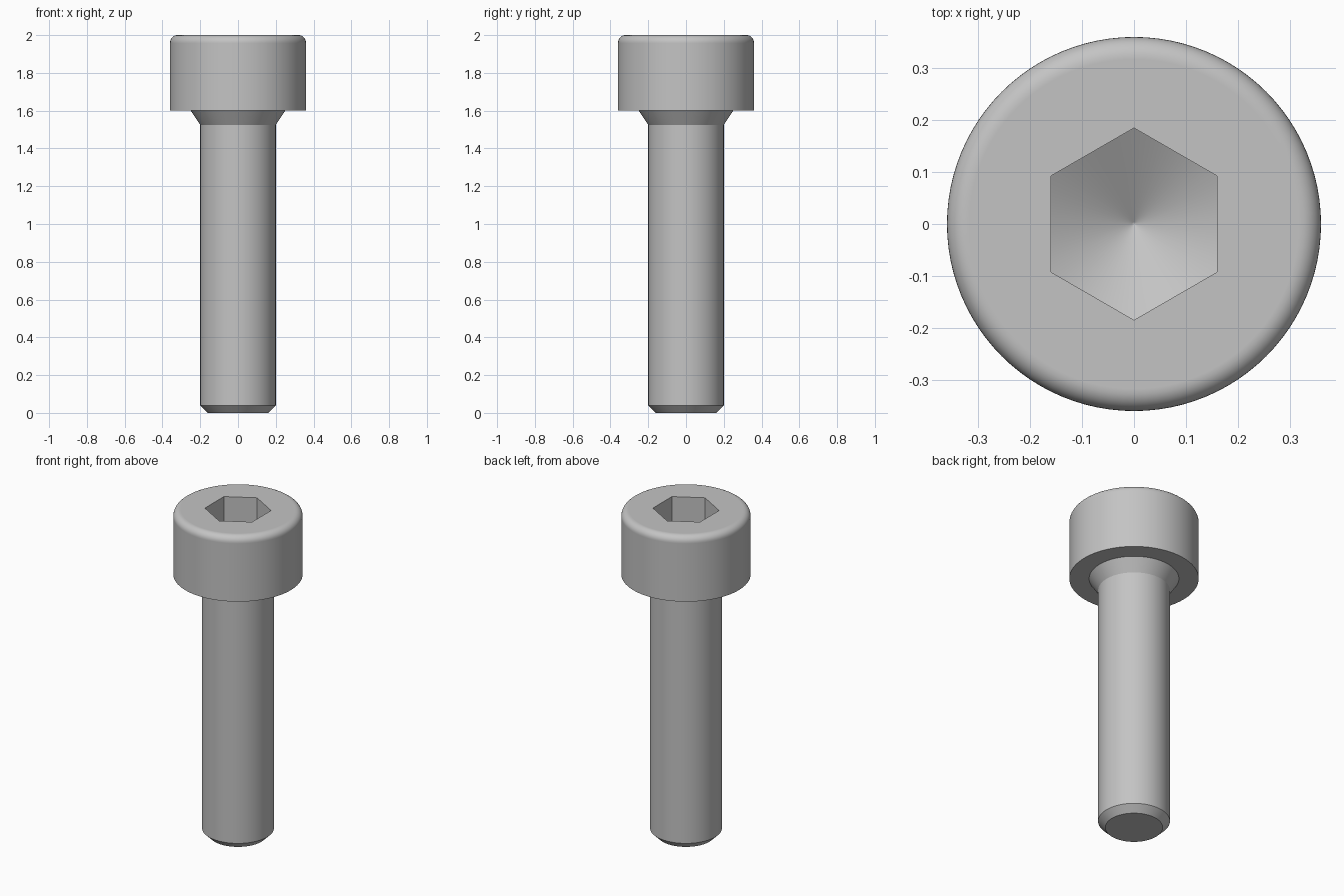
import bpy
import bmesh
from math import pi, sin, cos, tan, radians

cube = bpy.data.objects.get("Cube")
if cube:
    bpy.data.objects.remove(cube, do_unlink=True)

SEGMENTS = 96
HEAD_R, SHANK_R, FILLET = 0.36, 0.2, 0.04
HEX_APOTHEM, SOCKET_Z = 0.16, 1.8
CONE_SLOPE = tan(radians(30))

steel = bpy.data.materials.new("steel_grey")
steel.use_nodes = True
colour = (0.55, 0.55, 0.55, 1)
steel.diffuse_color = colour
steel.node_tree.nodes["Principled BSDF"].inputs["Base Color"].default_value = colour


def hex_radius(a):
    """Distance from the axis to the hexagon wall, with a corner on +y."""
    return HEX_APOTHEM / cos((a + pi / 6) % (pi / 3) - pi / 6)


def cone_height(r):
    return SOCKET_Z - (HEX_APOTHEM / cos(pi / 6) - r) * CONE_SLOPE


def circle(r, z):
    return lambda a: (r, z)


# Outer profile, from the chamfered tip up to the flat head top
rings = [circle(r, z) for r, z in (
    (0.16, 0), (SHANK_R, 0.04), (SHANK_R, 1.525), (0.25, 1.6),
    (HEAD_R, 1.6), (HEAD_R, 1.957))]
for i in range(9):
    t = pi / 2 * i / 8
    rings.append(circle(HEAD_R - FILLET * (1 - cos(t)), 2 - FILLET * (1 - sin(t))))
rings.append(circle(HEAD_R - FILLET - 0.003, 2))

# Hexagonal socket, with walls running down to a conical drill point
rings.append(lambda a: (hex_radius(a), 2))
rings.append(lambda a: (hex_radius(a), cone_height(hex_radius(a))))
rings.append(circle(0.004, cone_height(0.004)))

bm = bmesh.new()
loops = []
for ring in rings:
    loop = []
    for i in range(SEGMENTS):
        a = 2 * pi * i / SEGMENTS
        r, z = ring(a)
        loop.append(bm.verts.new((r * cos(a), r * sin(a), z)))
    loops.append(loop)
for low, high in zip(loops, loops[1:]):
    for i in range(SEGMENTS):
        j = (i + 1) % SEGMENTS
        bm.faces.new((low[i], low[j], high[j], high[i]))

# Flat tip and the point of the cone
bm.faces.new(loops[0][::-1])
apex = bm.verts.new((0, 0, cone_height(0)))
for i in range(SEGMENTS):
    bm.faces.new((loops[-1][i], loops[-1][(i + 1) % SEGMENTS], apex))

bmesh.ops.recalc_face_normals(bm, faces=bm.faces)
mesh = bpy.data.meshes.new("socket_head_bolt")
bm.to_mesh(mesh)
bm.free()
mesh.materials.append(steel)
bolt = bpy.data.objects.new("socket_head_bolt", mesh)
bpy.context.collection.objects.link(bolt)

bpy.ops.object.select_all(action='DESELECT')
bolt.select_set(True)
bpy.context.view_layer.objects.active = bolt
bpy.ops.object.shade_smooth_by_angle(angle=radians(28))
